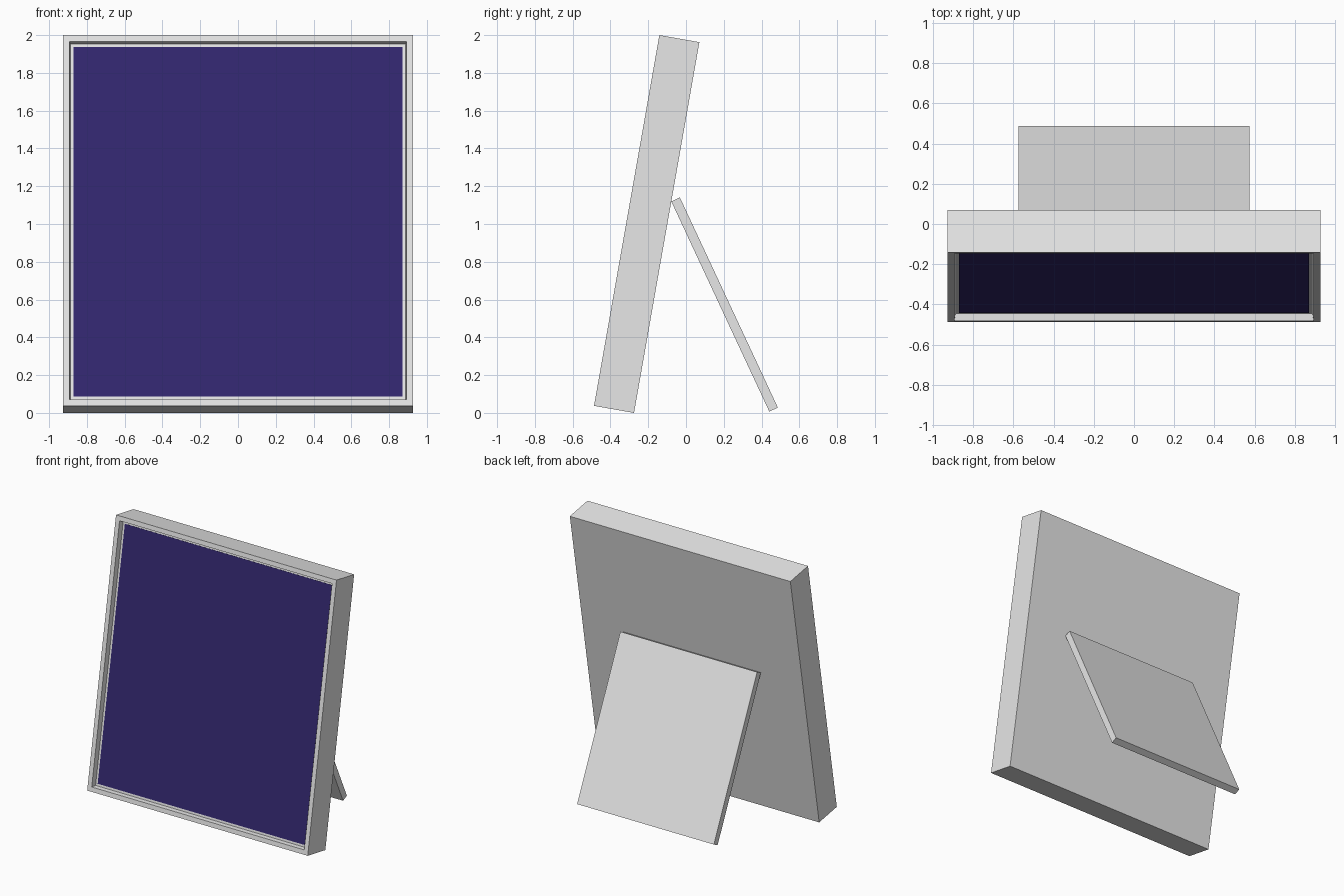
import bpy, bmesh, math
from mathutils import Matrix, Vector

if "Cube" in bpy.data.objects:
    bpy.data.objects.remove(bpy.data.objects["Cube"])


def material(name, color):
    m = bpy.data.materials.new(name)
    m.diffuse_color = (*color, 1)
    m.use_nodes = True
    m.node_tree.nodes["Principled BSDF"].inputs["Base Color"].default_value = m.diffuse_color
    return m


GREY = material("light grey", (0.8, 0.8, 0.8))
PURPLE = material("dark purple", (0.033, 0.0205, 0.159))


def slab(name, half_w, depth, height, origin, tilt, mat, base=0.0, start=0.0, recess=None):
    """Box standing on its bottom front edge, leaning by tilt about x."""
    bm = bmesh.new()
    bmesh.ops.create_cube(bm, size=1)
    for v in bm.verts:
        v.co = Vector((v.co.x * 2 * half_w,
                       start + (v.co.y + 0.5) * depth,
                       base + (v.co.z + 0.5) * height))
    bm.normal_update()
    if recess:
        # Flat rim, then a bevelled recess in the front face
        border, slope, deep = recess
        front = min(bm.faces, key=lambda f: f.normal.y)
        bmesh.ops.inset_region(bm, faces=[front], thickness=border)
        bm.normal_update()
        bmesh.ops.inset_region(bm, faces=[front], thickness=slope, depth=-deep)
    bm.transform(Matrix.Translation(origin) @ Matrix.Rotation(math.radians(tilt), 4, 'X'))
    me = bpy.data.meshes.new(name)
    bm.to_mesh(me)
    bm.free()
    me.materials.append(mat)
    ob = bpy.data.objects.new(name, me)
    bpy.context.collection.objects.link(ob)
    return ob


W, H, T = 0.927, 1.993, 0.215
BORDER, SLOPE, DEEP = 0.048, 0.009, 0.037
corner = (0, -0.487, 0.0373)

# Frame leaning back, with recessed front
slab("frame", W, T, H, corner, -10, GREY, recess=(BORDER, SLOPE, DEEP))

# Picture plate on the recess floor
edge = BORDER + SLOPE
slab("picture", W - edge, 0.004, H - 2 * edge, corner, -10, PURPLE,
     base=edge, start=DEEP - 0.002)

# Rear support leg
slab("back_stand", 0.575, 0.05, 1.2275, (0, 0.441, 0.007), 25, GREY)
